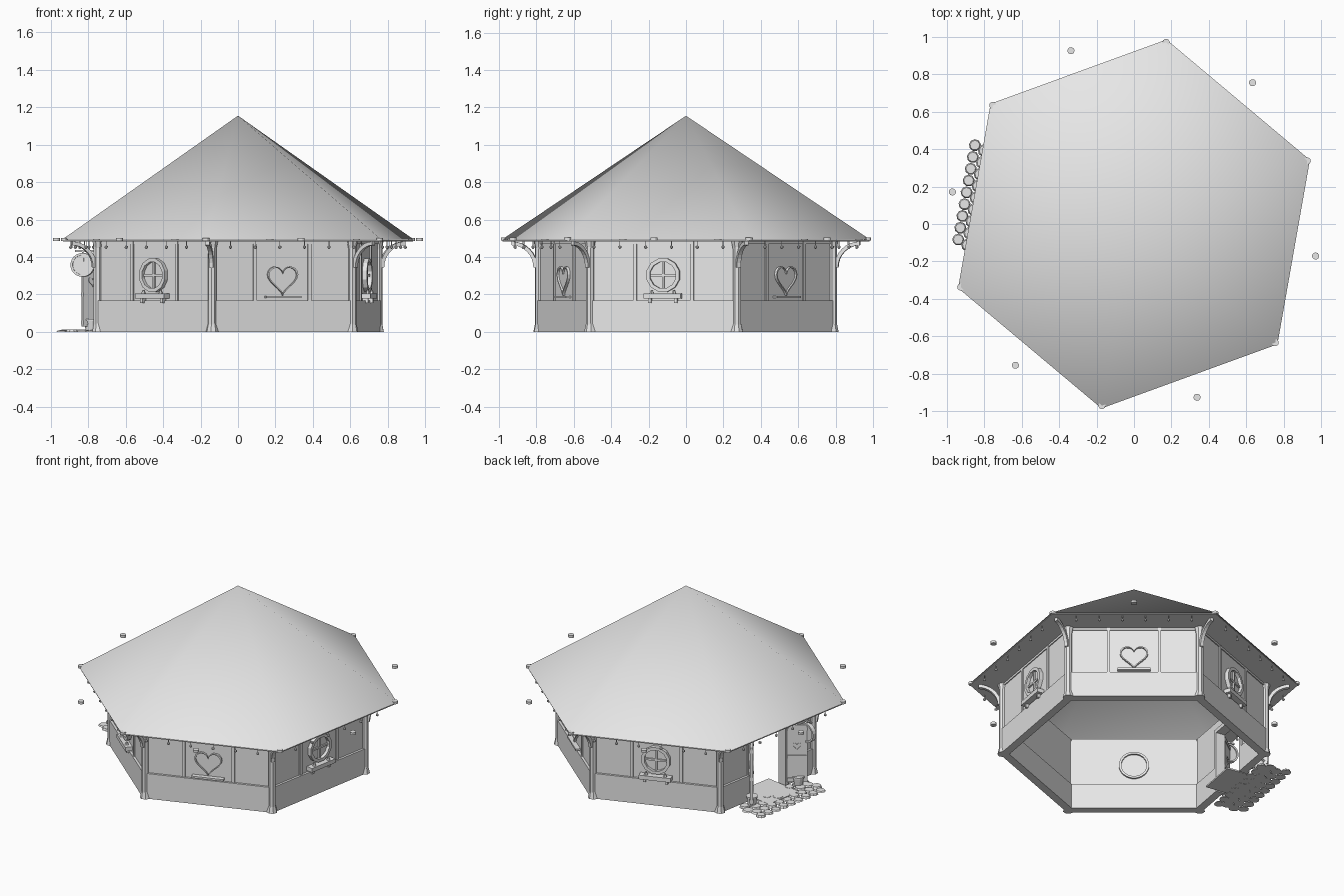
import bpy, bmesh, math
from math import cos, sin, pi, radians, tan
from mathutils import Matrix, Vector

if "Cube" in bpy.data.objects:
    bpy.data.objects.remove(bpy.data.objects["Cube"])

mat = bpy.data.materials.new("light_grey")
mat.use_nodes = True
mat.diffuse_color = (0.8, 0.8, 0.8, 1)
mat.node_tree.nodes["Principled BSDF"].inputs["Base Color"].default_value = (0.8, 0.8, 0.8, 1)

parts = {}
SIDES = [50, 110, 170, 230, 290, 350]
CORNERS = [20 + 60 * i for i in range(6)]
DOOR = 170
WALL, SKIRT, INNER, TOP = 0.69, 0.705, 0.665, 0.487


def part(name):
    return parts.setdefault(name, bmesh.new())


def frame(deg):
    """Local axes: x along the wall, y outward, z up."""
    return Matrix.Rotation(radians(deg - 90), 4, 'Z')


def prism(name, m, lower, upper):
    """Solid between two matching loops of points."""
    bm = part(name)
    a = [bm.verts.new(m @ Vector(p)) for p in lower]
    b = [bm.verts.new(m @ Vector(p)) for p in upper]
    n = len(a)
    bm.faces.new(a[::-1])
    bm.faces.new(b)
    for i in range(n):
        bm.faces.new((a[i], a[(i + 1) % n], b[(i + 1) % n], b[i]))


def box(name, m, x, y, z):
    loop = [(x[0], y[0]), (x[1], y[0]), (x[1], y[1]), (x[0], y[1])]
    prism(name, m, [(*p, z[0]) for p in loop], [(*p, z[1]) for p in loop])


def wall(name, m, y, z, x0=None, x1=None):
    """Wall slab whose ends are mitred unless cut at x0 or x1."""
    k = tan(pi / 6)
    loop = [(-y[0] * k if x0 is None else x0, y[0]), (y[0] * k if x1 is None else x1, y[0]),
            (y[1] * k if x1 is None else x1, y[1]), (-y[1] * k if x0 is None else x0, y[1])]
    prism(name, m, [(*p, z[0]) for p in loop], [(*p, z[1]) for p in loop])


def cylinder(name, m, c, r0, r1, h, n=12):
    bm = part(name)
    bmesh.ops.create_cone(bm, cap_ends=True, segments=n, radius1=r0, radius2=r1, depth=h,
                          matrix=m @ Matrix.Translation((c[0], c[1], c[2] + h / 2)))


def outline(name, m, shape, inner, cx, cz, y):
    """Raised rim that follows a shape on the wall."""
    bm = part(name)
    loops = [[bm.verts.new(m @ Vector((cx + px * k, d, cz + pz * k))) for px, pz in shape]
             for k, d in ((1, y[0]), (1, y[1]), (inner, y[1]), (inner, y[0]))]
    n = len(shape)
    for a, b in zip(loops, loops[1:] + loops[:1]):
        for i in range(n):
            bm.faces.new((a[i], a[(i + 1) % n], b[(i + 1) % n], b[i]))


def plate(name, m, shape, cx, cz, y):
    prism(name, m, [(cx + a, y[0], cz + b) for a, b in shape],
          [(cx + a, y[1], cz + b) for a, b in shape])


def circle(r, n):
    return [(r * cos(2 * pi * (i + .5) / n), r * sin(2 * pi * (i + .5) / n)) for i in range(n)]


def heart(k, n=32):
    ts = [2 * pi * i / n for i in range(n)]
    return [(16 * k * sin(t) ** 3,
             k * (13 * cos(t) - 5 * cos(2 * t) - 2 * cos(3 * t) - cos(4 * t))) for t in ts]


# Roof: softly shaded six-sided cone
bm = part("roof")
apex = bm.verts.new((0, 0, 1.155))
rim = [bm.verts.new((cos(radians(a)), sin(radians(a)), 0.493)) for a in CORNERS]
for i in range(6):
    bm.faces.new((rim[i], rim[(i + 1) % 6], apex))

# Walls, soffit and windows on each side
for deg in SIDES:
    m = frame(deg)
    wall("soffit", m, (INNER, 0.862), (0.484, 0.491))
    ends = [(None, -0.15), (0.15, None)] if deg == DOOR else [(None, None)]
    for x0, x1 in ends:
        wall("upper_wall", m, (INNER, WALL), (0.16, TOP), x0, x1)
        wall("skirt_wall", m, (INNER - .01, SKIRT), (0, 0.168), x0, x1)
    if deg == DOOR:
        wall("upper_wall", m, (INNER, WALL), (0.42, TOP), -0.15, 0.15)
    for s in (-1, 1):
        box("battens", m, (s * .155 - .01, s * .155 + .01), (WALL - .005, WALL + .008), (0.168, TOP))
    box("top_rail", m, (-.39, .39), (WALL - .005, WALL + .006), (0.47, TOP))
    # hanging beads below the eave
    for i in range(6):
        bmesh.ops.create_icosphere(part("eave_beads"), subdivisions=1, radius=0.01,
                                   matrix=m @ Matrix.Translation((-.35 + .14 * i, .845, .453)))
        cylinder("bead_strings", m, (-.35 + .14 * i, .845, .455), .002, .002, .03, 4)
    if deg in (50, 290):
        # heart window
        outline("heart_window_frame", m, heart(.0054), .9, 0, .285, (WALL - .01, WALL + .015))
        plate("heart_window_pane", m, heart(.005), 0, .285, (WALL - .005, WALL + .004))
        box("heart_window_sill", m, (-.1, .1), (WALL, WALL + .03), (.18, .192))
    elif deg != DOOR:
        # round window with crossbars and planter sill
        outline("round_window_frame", m, circle(.092, 12), .78, 0, .303, (WALL - .01, WALL + .025))
        outline("inner_window_frame", m, circle(.092, 20), .85, 0, .303, (INNER - .012, INNER + .01))
        plate("round_window_pane", m, circle(.08, 12), 0, .303, (WALL - .005, WALL + .004))
        box("window_crossbars", m, (-.006, .006), (WALL, WALL + .014), (.228, .378))
        box("window_crossbars", m, (-.075, .075), (WALL, WALL + .014), (.297, .309))
        box("round_window_sill", m, (-.1, .1), (WALL, WALL + .045), (.178, .205))
        for s in (-1, 1):
            box("sill_brackets", m, (s * .07 - .008, s * .07 + .008), (WALL, WALL + .03), (.155, .178))
            cylinder("sill_buds", m, (s * .06, WALL + .025, .205), .012, .005, .018, 6)

# Corner posts and curved eave brackets
for deg in CORNERS:
    m = frame(deg)
    cylinder("corner_posts", m, (0, .797, 0), .023, .023, TOP, 8)
    cylinder("post_bases", m, (0, .795, 0), .034, .024, .045, 8)
    cylinder("post_caps", m, (0, .795, .44), .022, .032, .045, 8)
    arc = [radians(90 * i / 8) for i in range(9)]
    for a, b in zip(arc, arc[1:]):
        def ring(t):
            return [(x, .945 - r * cos(t), .345 + r * sin(t))
                    for x, r in ((-.011, .118), (.011, .118), (.011, .138), (-.011, .138))]
        prism("eave_brackets", m, ring(a), ring(b))

# Small lamps around the eave circle
for i in range(12):
    cylinder("eave_lamps", frame(20 + 30 * i), (0, .985, .487), .019, .019, .016, 12)

# Doorway: frame, pair of open leaves, sign, buckets
m = frame(DOOR)
for s in (-1, 1):
    box("door_frame", m, (s * .15 - .012, s * .15 + .012), (INNER - .01, SKIRT + .012), (0, .43))
    leaf = m @ Matrix.Translation((s * .15, SKIRT + .01, 0)) @ Matrix.Rotation(radians(44 * s), 4, 'Z')
    xs = sorted((0, s * .125))
    box("door_leaves", leaf, xs, (-.008, .008), (.03, .41))
    for z in (.05, .2, .385):
        box("door_rails", leaf, xs, (-.012, .012), (z - .01, z + .01))
    outline("door_hearts", leaf, heart(.0018), .75, s * .062, .27, (-.012, .012))
    cylinder("buckets", m, (s * .2, .765, 0), .025, .034, .065, 12)
    cylinder("bucket_rims", m, (s * .2, .765, .058), .037, .037, .01, 12)
box("door_frame", m, (-.162, .162), (INNER - .01, SKIRT + .012), (.41, .435))

hang = m @ Matrix.Translation((-.24, .80, .358)) @ Matrix.Rotation(pi / 2, 4, 'Z')
outline("sign_rim", hang, circle(.064, 20), .82, 0, 0, (-.014, .014))
plate("sign_disc", hang, circle(.055, 20), 0, 0, (-.007, .007))
box("sign_arm", m, (-.246, -.234), (WALL, .84), (.428, .438))
box("sign_arm", m, (-.243, -.237), (.797, .803), (.415, .43))

# Door mat and flat stepping stones
box("door_mat", m, (-.13, .13), (.58, .84), (.002, .012))
for row, a in enumerate((.75, .80, .855, .91)):
    for i in range(9):
        x = -.255 + .064 * i + (.02 if row % 2 else 0) - .01
        r = .032 + .006 * ((i * 3 + row * 5) % 3) / 2
        cylinder("stepping_stones", m, (x, a, 0), r, r * .8, .008 + .003 * ((i + row) % 3), 9)

# Turn every part into an object
for name, bm in parts.items():
    if name != "roof":
        bmesh.ops.recalc_face_normals(bm, faces=bm.faces[:])
    mesh = bpy.data.meshes.new(name)
    bm.to_mesh(mesh)
    bm.free()
    mesh.materials.append(mat)
    obj = bpy.data.objects.new(name, mesh)
    bpy.context.collection.objects.link(obj)
    if name in ("roof", "eave_brackets", "sign_rim"):
        for p in mesh.polygons:
            p.use_smooth = name == "roof"
